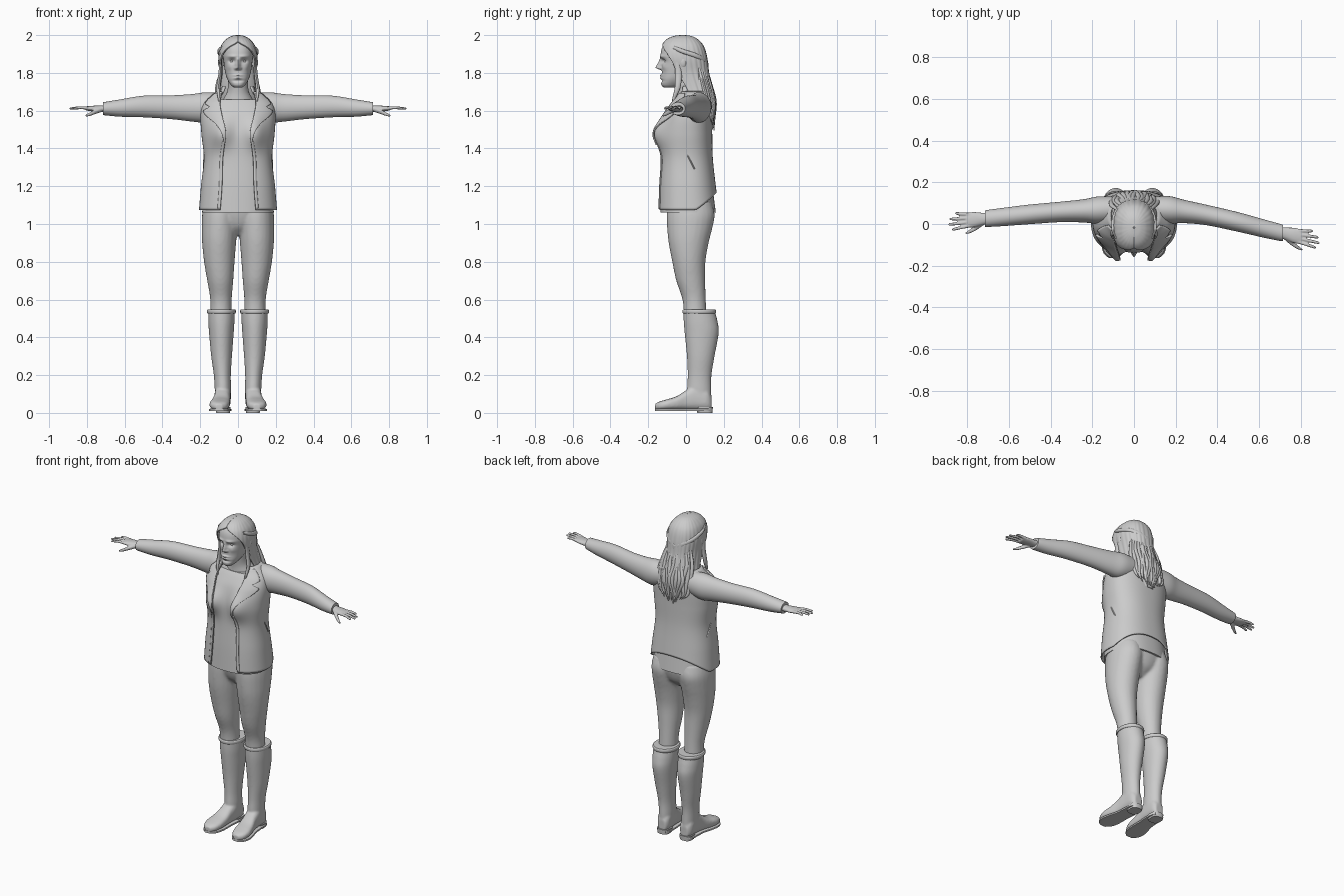
import bpy, bmesh, math, random
from math import sin, cos, pi, exp
random.seed(4)
E = 0.85


def prof(tab, t):
    """Smooth interpolation of rows (key, values...) at key t."""
    t = min(max(t, tab[0][0]), tab[-1][0])
    i = max(k for k in range(len(tab) - 1) if tab[k][0] <= t)
    p0, p1, p2, p3 = tab[max(i - 1, 0)], tab[i], tab[i + 1], tab[min(i + 2, len(tab) - 1)]
    h = p2[0] - p1[0]
    s = (t - p1[0]) / h
    out = []
    for a, b, c, d in list(zip(p0, p1, p2, p3))[1:]:
        m1 = (c - a) / (p2[0] - p0[0]) * h
        m2 = (d - b) / (p3[0] - p1[0]) * h
        out.append((2*s**3 - 3*s*s + 1)*b + (s**3 - 2*s*s + s)*m1 + (3*s*s - 2*s**3)*c + (s**3 - s*s)*m2)
    return out


def panel(name, f, nu, nv, closed=False, thick=0, mirror=False):
    """Grid surface from f(u, v); closed surfaces wrap in u and get end caps."""
    bm = bmesh.new()
    d = nu if closed else nu - 1
    g = [[bm.verts.new(f(i / d, j / (nv - 1))) for i in range(nu)] for j in range(nv)]
    for j in range(nv - 1):
        for i in range(d):
            k = (i + 1) % nu
            bm.faces.new((g[j][i], g[j][k], g[j + 1][k], g[j + 1][i]))
    if closed:
        bm.faces.new(g[0][::-1])
        bm.faces.new(g[-1])
    bmesh.ops.recalc_face_normals(bm, faces=bm.faces)
    me = bpy.data.meshes.new(name)
    bm.to_mesh(me)
    bm.free()
    ob = bpy.data.objects.new(name, me)
    bpy.context.collection.objects.link(ob)
    if thick:
        m = ob.modifiers.new("thickness", 'SOLIDIFY')
        m.thickness, m.offset = thick, 0
    if mirror:
        ob.modifiers.new("mirror", 'MIRROR').use_clip = False
    return ob


def tube(name, st, axes="xy", n=24, mirror=False, e=1.0, sub=5):
    """Loft through stations (x, y, z, half_a, half_b) with rings lying in the given plane."""
    tab = [(i, *s) for i, s in enumerate(st)]
    ia, ib = "xyz".index(axes[0]), "xyz".index(axes[1])

    def f(u, v):
        x, y, z, a, b = prof(tab, v * (len(st) - 1))
        p = [x, y, z]
        c, s = cos(2*pi*u), sin(2*pi*u)
        p[ia] += a * math.copysign(abs(c)**e, c)
        p[ib] += b * math.copysign(abs(s)**e, s)
        return p
    return panel(name, f, n, (len(st) - 1) * sub + 1, True, mirror=mirror)


def fuse(name, parts, voxel):
    bpy.ops.object.select_all(action='DESELECT')
    for p in parts:
        p.select_set(True)
    bpy.context.view_layer.objects.active = parts[0]
    bpy.ops.object.join()
    ob = parts[0]
    ob.name = name
    m = ob.modifiers.new("fuse", 'REMESH')
    m.mode, m.voxel_size, m.use_smooth_shade = 'VOXEL', voxel, True
    m = ob.modifiers.new("soften", 'SMOOTH')
    m.iterations = 5
    return ob


def around(tab, a, z, off=0.0):
    """Point on a body profile (z, half width, front y, back y); a = 0 is the front."""
    rx, yf, yb = prof(tab, z)
    s, c = sin(a), cos(a)
    return [(rx + off) * math.copysign(abs(s)**E, s),
            (yf + yb)/2 - ((yb - yf)/2 + off) * math.copysign(abs(c)**E, c), z]


# Torso clothing
TORSO = [(1.06, .192, -.138, .16), (1.2, .18, -.132, .142), (1.35, .165, -.122, .126), (1.48, .178, -.118, .123),
         (1.58, .182, -.098, .123), (1.64, .165, -.065, .12), (1.68, .125, -.035, .115), (1.71, .085, -.03, .1)]
EDGE = [(1.06, .09), (1.2, .08), (1.35, .075), (1.48, .062), (1.58, .08), (1.64, .088), (1.70, .075)]


def torso(a, z, off):
    p = around(TORSO, a, z, off)
    if cos(a) > 0:
        p[1] -= .043 * exp(-((abs(p[0]) - .09)/.055)**2 - ((z - 1.48)/.075)**2)
    return p


def angle_at(x, z):
    return math.asin(min(.97, x / prof(TORSO, z)[0])**(1/E))


def jacket(u, v):
    hem = 1.075 + .09 * max(0, -cos(2*pi*u))
    z = hem + (1.70 - hem) * v
    a0 = angle_at(prof(EDGE, z)[0], z)
    return torso(a0 + (2*pi - 2*a0) * u, z, .012)


LAPEL = [(1.42, .002), (1.52, .035), (1.595, .085), (1.62, .05), (1.635, .07), (1.69, .03)]


def lapel(u, v):
    z = 1.42 + .27 * v
    return torso(angle_at(prof(EDGE, z)[0] - .004 + prof(LAPEL, z)[0] * u, z), z, .021)


def zip_strip(u, v):
    z = 1.08 + .36 * v
    return torso(angle_at(prof(EDGE, z)[0] - .003 + .014 * u, z), z, .017)


panel("shirt", lambda u, v: torso(2*pi*u, 1.06 + .6*v, -.002), 72, 50, True)
panel("jacket_body", jacket, 80, 50, thick=.008)
panel("jacket_lapel", lapel, 12, 40, thick=.008, mirror=True)
panel("jacket_zip", zip_strip, 3, 30, thick=.005, mirror=True)
COLLAR = [(1.66, .125, -.04, .128), (1.70, .09, -.05, .11), (1.735, .078, -.04, .095)]
panel("jacket_collar", lambda u, v: around(COLLAR, 1.0 + (2*pi - 2)*u, 1.66 + .07*v), 40, 8, thick=.01)
tube("jacket_pocket", [(.178, .045, 1.29, .006, .004), (.176, .02, 1.34, .008, .005), (.174, .0, 1.38, .006, .004)],
     n=10, mirror=True)

# Arms, each with its own sweep in y
SWEEP = {1: [(.0, .075), (.2, .065), (.4, .033), (.7, -.04), (.95, -.09)],
         -1: [(.0, .075), (.2, .065), (.4, .055), (.7, .027), (.95, .005)]}
SLEEVE = [(.09, 1.625, .06, .068), (.17, 1.617, .066, .08), (.24, 1.615, .056, .073), (.35, 1.618, .049, .063),
          (.5, 1.622, .047, .057), (.62, 1.614, .044, .046), (.70, 1.611, .041, .036), (.715, 1.611, .039, .034)]
PALM = [(.69, 1.611, .026, .02), (.73, 1.61, .03, .017), (.77, 1.611, .037, .015), (.805, 1.612, .036, .011)]
for s, side in ((1, "left"), (-1, "right")):
    def at(x, z, dy=0):
        return s*x, prof(SWEEP[s], x)[0] + dy, z
    tube(side + "_sleeve", [(*at(x, z), a, b) for x, z, a, b in SLEEVE], "yz", 32)
    parts = [tube("palm", [(*at(x, z), a, b) for x, z, a, b in PALM], "yz")]
    for k, tip in enumerate((.875, .892, .887, .86)):
        d = -.027 + .018*k
        parts.append(tube("finger", [(*at(.785, 1.612, d), .009, .009), (*at(.83, 1.616, d*1.2), .008, .008),
                                     (*at(tip - .008, 1.612, d*1.4), .007, .006), (*at(tip, 1.611, d*1.42), .003, .003)],
                          "yz", 12))
    parts.append(tube("thumb", [(*at(.72, 1.607, -.015), .014, .013), (*at(.76, 1.592, -.04), .013, .012),
                                (*at(.79, 1.579, -.055), .009, .009), (*at(.81, 1.573, -.062), .004, .004)], "yz", 12))
    fuse(side + "_hand", parts, .004).modifiers["soften"].iterations = 2

# Trousers
LEG = [(.09, .05, .5, .056, .06), (.09, .043, .6, .057, .062), (.094, .025, .7, .069, .077), (.099, .015, .8, .081, .088),
       (.1, .014, .9, .09, .106), (.098, .02, .98, .094, .12), (.095, .025, 1.05, .095, .127), (.09, .02, 1.12, .088, .115)]
legs = [tube("leg", [(s*x, *r) for x, *r in LEG]) for s in (1, -1)]
legs.append(tube("pelvis", [(0, .02, .94, .03, .05), (0, .025, .99, .12, .1), (0, .025, 1.07, .186, .124),
                            (0, .02, 1.13, .17, .115)], n=32))
fuse("trousers", legs, .009)

# Boots
SHAFT = [(.088, .07, .54, .07, .083), (.088, .078, .48, .069, .09), (.088, .083, .42, .065, .09), (.087, .078, .3, .055, .073),
         (.083, .072, .2, .045, .063), (.08, .07, .12, .043, .064), (.08, .075, .05, .04, .06)]
FOOT = [(.135, .078, .025, .09), (.11, .08, .04, .13), (.05, .081, .043, .15), (.0, .085, .043, .12), (-.05, .092, .05, .088),
        (-.1, .098, .053, .072), (-.14, .1, .042, .06), (-.163, .1, .018, .048)]
fuse("boots", [tube("shaft", SHAFT, n=32),
               tube("foot", [(x, y, (t + .016)/2, w, (t - .016)/2) for y, x, w, t in FOOT], "xz", 24, e=.75)],
     .006).modifiers.new("mirror", 'MIRROR')
tube("boot_sole", [(x, y, .016, w + .004, .007) for y, x, w, t in FOOT], "xz", 16, True, .4)
tube("boot_heel", [(.079, .1, 0, .036, .04), (.079, .098, .03, .04, .044)], "xy", 24, True, .7)
tube("boot_cuff", [(.088, .07, .525, .072, .085), (.088, .07, .532, .076, .089), (.088, .07, .543, .076, .089),
                   (.088, .07, .548, .072, .085)], n=32, mirror=True)

# Neck and head
tube("neck", [(0, .035, 1.6, .1, .085), (0, .03, 1.66, .078, .075), (0, .01, 1.71, .055, .058),
              (0, -.01, 1.80, .052, .056)], n=32)
HEAD = [(1.722, .022, -.118, -.06), (1.735, .037, -.13, -.03), (1.765, .056, -.131, .02), (1.80, .067, -.128, .06),
        (1.85, .075, -.13, .08), (1.90, .08, -.134, .09), (1.95, .07, -.118, .075), (1.98, .04, -.08, .04), (1.99, .01, -.03, 0)]


def bump(x, z, cx, cz, wx, wz):
    return exp(-((abs(x) - cx)/wx)**2 - ((z - cz)/wz)**2)


def face(u, v):
    z = 1.722 + .268*v
    p = around(HEAD, 2*pi*u, z)
    if cos(2*pi*u) > 0:
        x = p[0]
        nose = min(max((1.885 - z)/.055, 0), 1) * min(max((z - 1.812)/.014, 0), 1)
        p[1] += (-.032*nose*exp(-(x/.011)**2) - .007*bump(x, z, .014, 1.824, .007, .008)
                 + .014*bump(x, z, .032, 1.863, .019, .012) - .006*bump(x, z, .03, 1.887, .025, .008)
                 - .009*bump(x, z, 0, 1.787, .022, .006) - .008*bump(x, z, 0, 1.773, .019, .006)
                 + .006*bump(x, z, 0, 1.758, .03, .007) - .004*bump(x, z, .045, 1.83, .015, .015))
    return p


panel("head", face, 144, 110, True)
for s in (1, -1):
    for name, loc, r, sc in (("eye", (.032*s, -.101, 1.862), .0135, (1, 1, .8)),
                             ("ear", (.096*s, -.015, 1.855), .025, (.4, .7, 1.1))):
        bpy.ops.mesh.primitive_uv_sphere_add(segments=20, ring_count=12, radius=r, location=loc)
        bpy.context.object.name = name
        bpy.context.object.scale = sc

# Hair cap with parted front hairline
HAIR = [(1.66, .112, -.06, .15), (1.72, .1, -.08, .133), (1.80, .094, -.12, .118), (1.88, .099, -.138, .108),
        (1.94, .087, -.128, .09), (1.975, .06, -.1, .06), (1.992, .03, -.06, .025), (1.997, .003, -.02, -.014)]
LINE = [(1.66, 1.5), (1.75, 1.35), (1.85, 1.15), (1.90, .9), (1.935, .5), (1.955, .12), (1.965, .0), (2.0, .0)]


def hair(u, v):
    z = 1.68 + .317*sin(v*pi/2)
    a0 = max(0, prof(LINE, z)[0])
    a = a0 + (2*pi - 2*a0)*u
    return around(HAIR, a, z, .0015*sin(26*a)*(1 - v))


panel("hair_cap", hair, 160, 50, thick=.008)
tube("hair_mass", [(0, .06, 1.84, .08, .045), (0, .085, 1.72, .1, .052), (0, .11, 1.63, .1, .042),
                   (0, .124, 1.55, .065, .022), (0, .134, 1.5, .03, .01)], n=32)
tube("hair_braid", [(.085, -.07, 1.935, .006, .009), (.101, -.02, 1.915, .008, .012), (.088, .055, 1.89, .01, .013),
                    (.045, .102, 1.865, .012, .013), (.0, .118, 1.84, .01, .012)], "xz", 12, True)
tube("front_strand", [(.092, -.05, 1.87, .008, .014), (.094, -.04, 1.80, .009, .018), (.104, -.045, 1.72, .01, .015),
                      (.1, -.065, 1.66, .006, .008), (.095, -.065, 1.62, .002, .002)], n=12, mirror=True)
for k in range(15):
    x = -.1 + .2*k/14
    d, w, end = .04*(abs(x)/.1)**2, random.uniform(-.012, .012), 1.485 + .5*abs(x) + random.uniform(0, .03)
    tube("hair_lock", [(x*.75, .105 - d, 1.84, .006, .005), (x + w, .13 - d, 1.74, .012, .01),
                       (x*1.12 - w, .152 - d, 1.65, .013, .011), (x*.95 + w, .148 - d*.5, 1.57, .01, .009),
                       (x*.75, .148 - d*.3, end, .002, .002)], n=10)

bpy.ops.object.select_all(action='SELECT')
bpy.ops.object.shade_smooth_by_angle(angle=math.radians(42))
